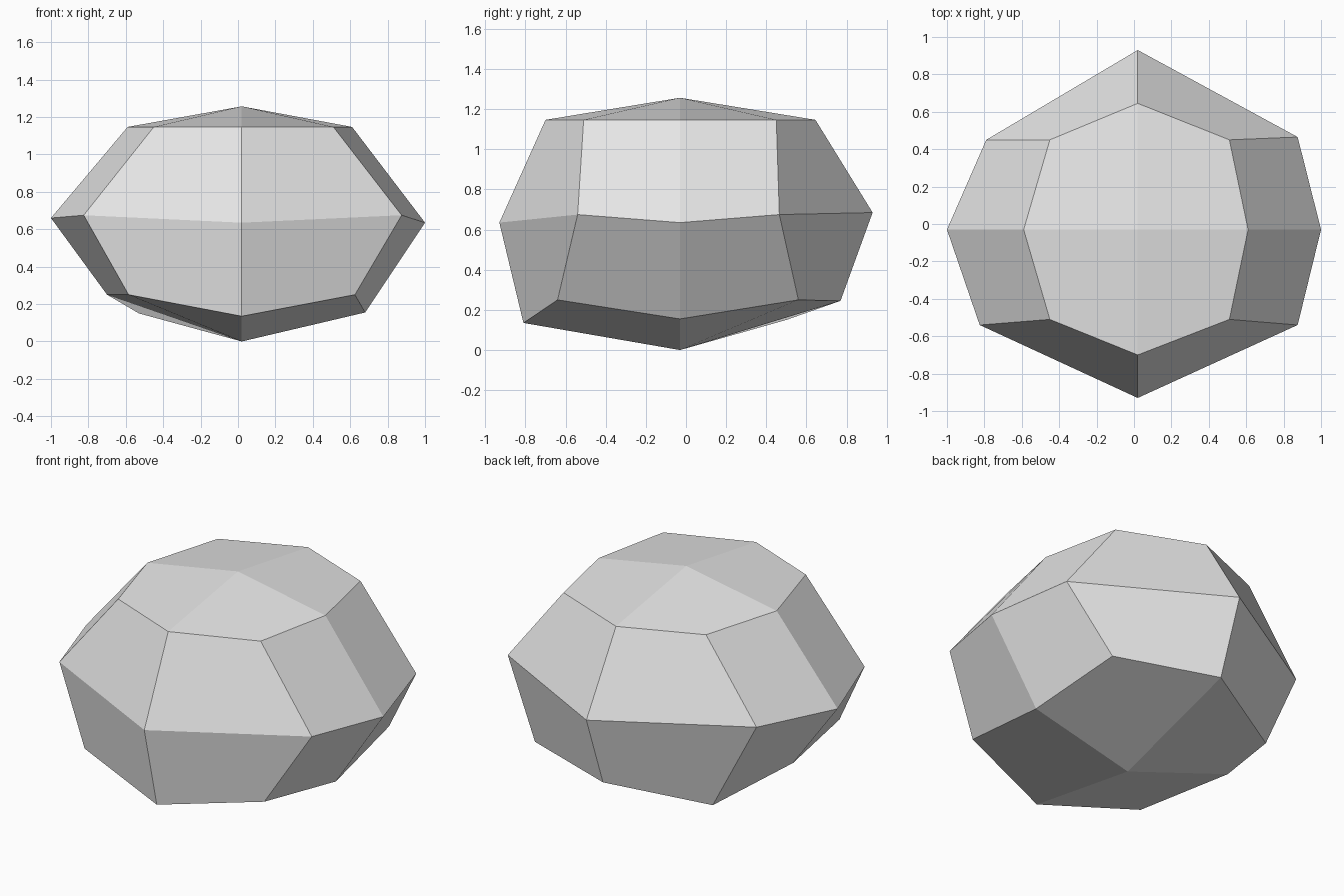
import bpy
import bmesh

default_cube = bpy.data.objects.get("Cube")
if default_cube:
    bpy.data.objects.remove(default_cube, do_unlink=True)

# Stone colour
stone = bpy.data.materials.new("light_grey_stone")
stone.use_nodes = True
grey = (0.8, 0.8, 0.8, 1.0)
stone.diffuse_color = grey
stone.node_tree.nodes["Principled BSDF"].inputs["Base Color"].default_value = grey

# Eight-sided rings, each starting at the front and turning towards +x
bottom_ring = [(0.02, -0.81, 0.135), (0.625, -0.64, 0.25), (0.68, -0.03, 0.155),
               (0.625, 0.56, 0.25), (0.02, 0.77, 0.245), (-0.53, 0.5, 0.15),
               (-0.70, -0.03, 0.25), (-0.585, -0.64, 0.25)]
middle_ring = [(0.02, -0.93, 0.635), (0.875, -0.54, 0.675), (1.0, -0.03, 0.635),
               (0.875, 0.465, 0.675), (0.02, 0.93, 0.685), (-0.79, 0.45, 0.675),
               (-1.0, -0.03, 0.66), (-0.825, -0.54, 0.675)]
top_outline = [(0.02, -0.70), (0.51, -0.51), (0.61, -0.03), (0.51, 0.45),
               (0.02, 0.645), (-0.45, 0.45), (-0.59, -0.03), (-0.45, -0.51)]
top_ring = [(x, y, 1.147) for x, y in top_outline]

bm = bmesh.new()
rings = [[bm.verts.new(p) for p in ring] for ring in (bottom_ring, middle_ring, top_ring)]

# Side facets
for low, high in zip(rings, rings[1:]):
    for i in range(8):
        j = (i + 1) % 8
        bm.faces.new((low[i], low[j], high[j], high[i]))

# Four facets around each of the two tips
for ring, height in ((rings[0], 0.0), (rings[2], 1.257)):
    tip = bm.verts.new((0.02, -0.03, height))
    for i in range(0, 8, 2):
        bm.faces.new((tip, ring[i], ring[i + 1], ring[(i + 2) % 8]))

bmesh.ops.recalc_face_normals(bm, faces=bm.faces[:])
mesh = bpy.data.meshes.new("rock")
bm.to_mesh(mesh)
bm.free()
mesh.materials.append(stone)
rock = bpy.data.objects.new("rock", mesh)
bpy.context.collection.objects.link(rock)
